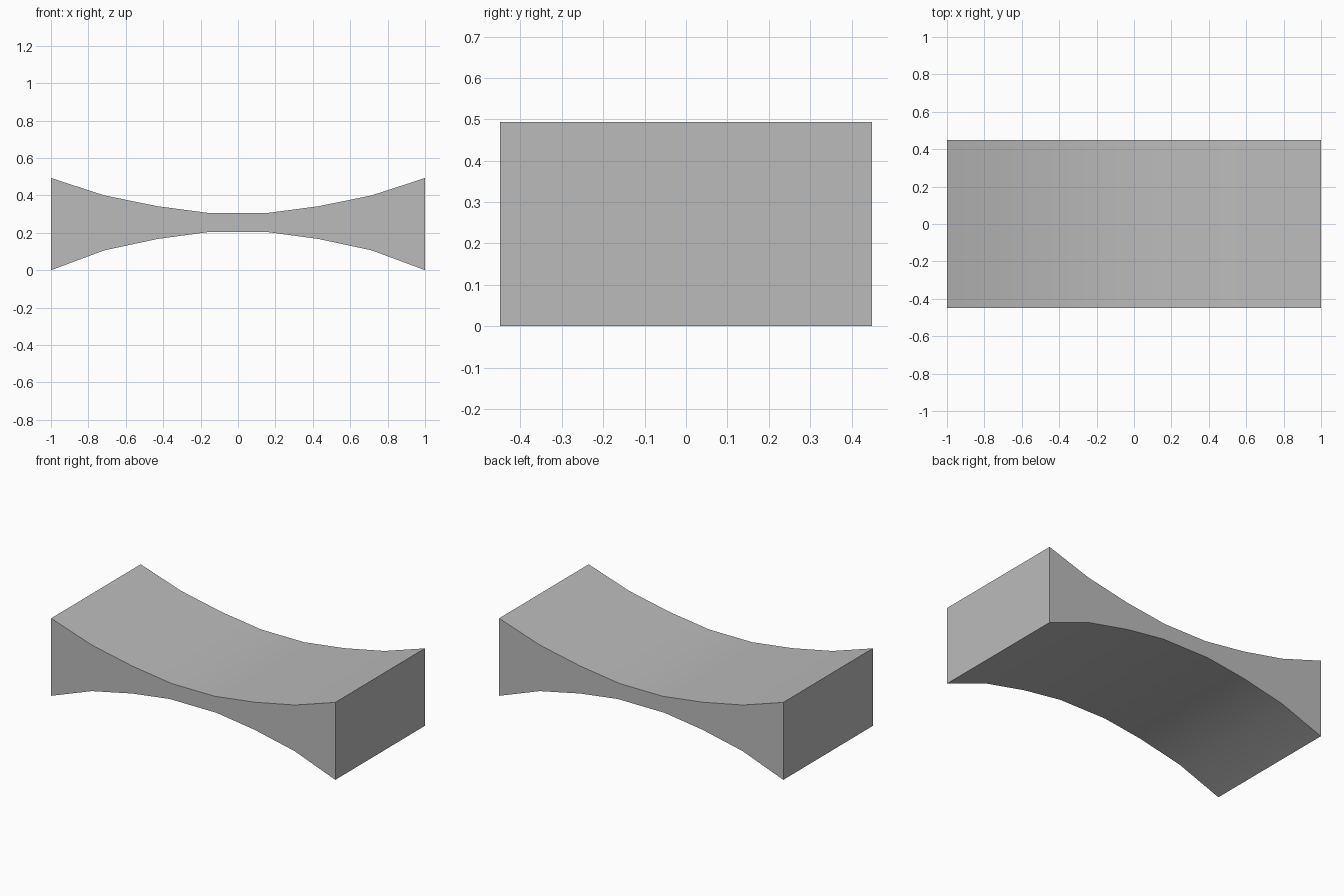
import bpy
import bmesh

cube = bpy.data.objects.get("Cube")
if cube:
    bpy.data.objects.remove(cube, do_unlink=True)

HALF_DEPTH = 0.45

# Plain grey surface
grey = bpy.data.materials.new("plain_grey")
grey.use_nodes = True
colour = (0.5, 0.5, 0.5, 1)
grey.diffuse_color = colour
grey.node_tree.nodes["Principled BSDF"].inputs["Base Color"].default_value = colour

# Half profiles of the concave top and bottom, from the middle outwards
top = [(0.15, 0.305), (0.43, 0.342), (0.715, 0.4), (1, 0.493)]
bottom = [(0.165, 0.203), (0.43, 0.167), (0.715, 0.106), (1, 0)]


def mirrored(half):
    return [(-x, z) for x, z in reversed(half)] + half


# Waisted block: closed profile extruded from front to back
outline = mirrored(bottom) + mirrored(top)[::-1]
bm = bmesh.new()
front = bm.faces.new([bm.verts.new((x, -HALF_DEPTH, z)) for x, z in outline])
extruded = bmesh.ops.extrude_face_region(bm, geom=[front], use_keep_orig=True)
back_verts = [v for v in extruded["geom"] if isinstance(v, bmesh.types.BMVert)]
bmesh.ops.translate(bm, verts=back_verts, vec=(0, 2 * HALF_DEPTH, 0))
bmesh.ops.recalc_face_normals(bm, faces=bm.faces)
mesh = bpy.data.meshes.new("waisted_block")
bm.to_mesh(mesh)
bm.free()
mesh.materials.append(grey)
block = bpy.data.objects.new("waisted_block", mesh)
bpy.context.collection.objects.link(block)

# Smooth along the curves, crisp at the block edges
bpy.ops.object.select_all(action="DESELECT")
block.select_set(True)
bpy.context.view_layer.objects.active = block
bpy.ops.object.shade_smooth_by_angle()
